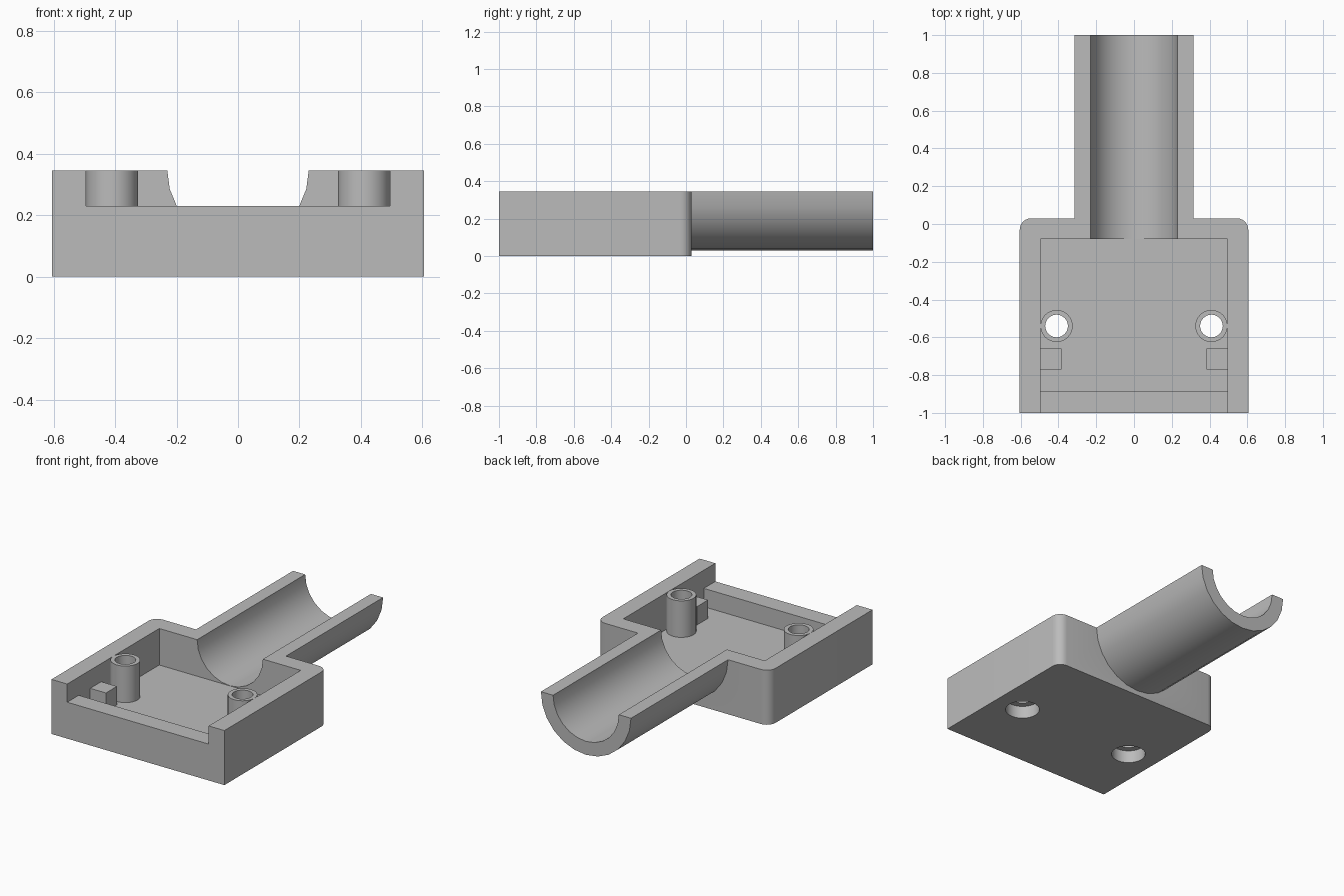
import bpy, bmesh
from math import sin, cos, pi, radians
from mathutils import Vector

if "Cube" in bpy.data.objects:
    bpy.data.objects.remove(bpy.data.objects["Cube"], do_unlink=True)

HEIGHT, LIP, FLOOR = 0.345, 0.23, 0.114
HALF, INNER = 0.605, 0.495
FRONT, BACK = -1.0, 0.03
POST_X, POST_Y = 0.41, -0.54

grey = bpy.data.materials.new("grey plastic")
grey.use_nodes = True
grey.diffuse_color = (0.5, 0.5, 0.5, 1)
grey.node_tree.nodes["Principled BSDF"].inputs["Base Color"].default_value = (0.5, 0.5, 0.5, 1)


def arc(cx, cy, r, start, end, steps):
    angles = [radians(start + (end - start) * i / steps) for i in range(steps + 1)]
    return [(cx + r * cos(a), cy + r * sin(a)) for a in angles]


def prism(name, outline, lo, hi, axis="Z"):
    """Extrude an outline in XY along Z, or an outline in XZ along Y."""
    place = (lambda u, v, w: (u, v, w)) if axis == "Z" else (lambda u, v, w: (u, w, v))
    bm = bmesh.new()
    base = bm.faces.new([bm.verts.new(place(u, v, lo)) for u, v in outline])
    moved = bmesh.ops.extrude_face_region(bm, geom=[base])["geom"]
    bmesh.ops.translate(bm, vec=Vector(place(0, 0, hi - lo)),
                        verts=[g for g in moved if isinstance(g, bmesh.types.BMVert)])
    bmesh.ops.recalc_face_normals(bm, faces=bm.faces)
    mesh = bpy.data.meshes.new(name)
    bm.to_mesh(mesh)
    bm.free()
    mesh.materials.append(grey)
    obj = bpy.data.objects.new(name, mesh)
    bpy.context.collection.objects.link(obj)
    return obj


def box(name, x0, x1, y0, y1, z0, z1):
    return prism(name, [(x0, y0), (x1, y0), (x1, y1), (x0, y1)], z0, z1)


def cylinder(name, x, y, r, z0, z1):
    return prism(name, arc(x, y, r, 0, 360, 32)[:-1], z0, z1)


def combine(target, tool, operation="DIFFERENCE"):
    mod = target.modifiers.new("combine", "BOOLEAN")
    mod.operation, mod.solver, mod.object = operation, "EXACT", tool
    bpy.context.view_layer.objects.active = target
    bpy.ops.object.modifier_apply(modifier=mod.name)
    bpy.data.objects.remove(tool, do_unlink=True)


# Housing block with rounded back corners
r = 0.06
outline = [(-HALF, FRONT), (HALF, FRONT)]
outline += arc(HALF - r, BACK - r, r, 0, 90, 6) + arc(r - HALF, BACK - r, r, 90, 180, 6)
housing = prism("housing", outline, 0, HEIGHT)

# Half-round channel behind the housing
combine(housing, prism("channel", arc(0, HEIGHT, 0.315, 180, 360, 12), -0.02, 1, "Y"), "UNION")
combine(housing, prism("bore", arc(0, HEIGHT, 0.23, 0, 360, 24)[:-1], -0.1, 1.1, "Y"))

# Inner tray and the lowered front lip
combine(housing, box("tray", -INNER, INNER, -0.885, -0.08, FLOOR, 0.5))
combine(housing, box("lip_notch", -INNER, INNER, -1.1, -0.8, LIP, 0.5))

# Screw holes with wide recesses underneath
for side in (-1, 1):
    combine(housing, cylinder("recess", side * POST_X, POST_Y, 0.1, -0.1, 0.08))
    combine(housing, cylinder("screw_hole", side * POST_X, POST_Y, 0.06, -0.1, 0.2))

# Hollow posts and small support blocks on both sides
parts = [housing]
for side, label in ((-1, "right"), (1, "left")):
    post = cylinder(label + "_screw_post", side * POST_X, POST_Y, 0.085, FLOOR - 0.004, HEIGHT)
    combine(post, cylinder("post_hole", side * POST_X, POST_Y, 0.06, 0, 0.5))
    x0, x1 = sorted((side * 0.385, side * (INNER + 0.004)))
    block = box(label + "_support_block", x0, x1, -0.77, -0.66, FLOOR - 0.004, LIP)
    parts += [post, block]

# Smooth curved walls, keep edges crisp
bpy.ops.object.select_all(action="DESELECT")
for part in parts:
    part.select_set(True)
bpy.context.view_layer.objects.active = housing
bpy.ops.object.shade_smooth_by_angle(angle=radians(30))
